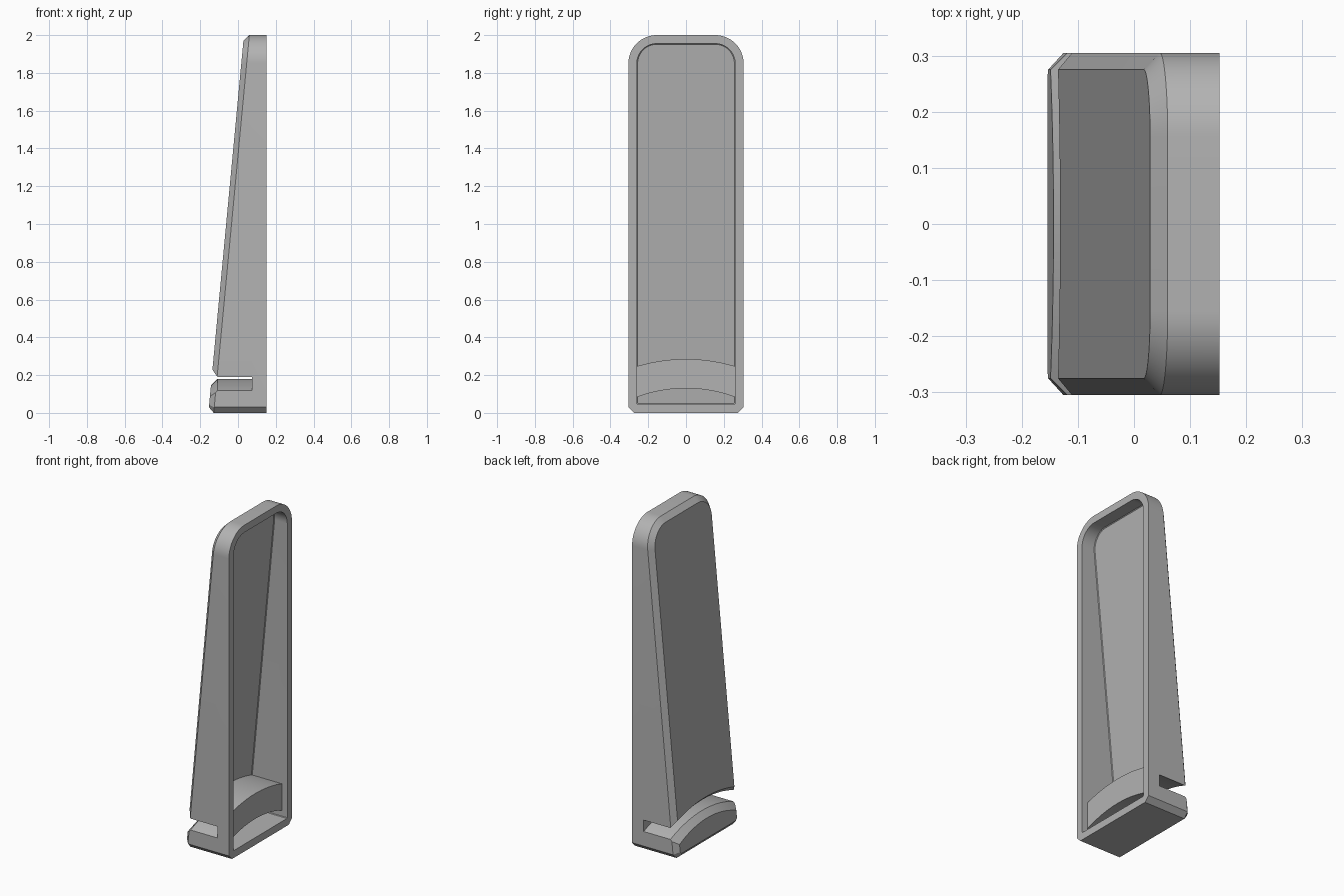
import bpy, bmesh, math

cube = bpy.data.objects.get("Cube")
if cube:
    bpy.data.objects.remove(cube, do_unlink=True)

HALF_W, HEIGHT, BACK = 0.305, 2.0, 0.152
WALL, BEVEL, TOP_R, FOOT = 0.045, 0.03, 0.15, 0.03
ARC_Z = -0.62                      # centre height of the slot's arcs

grey = bpy.data.materials.new("plain grey")
grey.use_nodes = True
grey.diffuse_color = (0.45, 0.45, 0.45, 1)
grey.node_tree.nodes["Principled BSDF"].inputs["Base Color"].default_value = (0.45, 0.45, 0.45, 1)


def loft(name, rings):
    """Closed solid through matching rings of points."""
    bm = bmesh.new()
    loops = [[bm.verts.new(p) for p in ring] for ring in rings]
    n = len(loops[0])
    for a, b in zip(loops, loops[1:]):
        for i in range(n):
            j = (i + 1) % n
            bm.faces.new((a[i], a[j], b[j], b[i]))
    bm.faces.new(loops[0])
    bm.faces.new(loops[-1])
    bmesh.ops.recalc_face_normals(bm, faces=bm.faces)
    mesh = bpy.data.meshes.new(name)
    bm.to_mesh(mesh)
    bm.free()
    obj = bpy.data.objects.new(name, mesh)
    bpy.context.collection.objects.link(obj)
    mesh.materials.append(grey)
    return obj


def outline(inset):
    """Upright (y, z) outline: round top corners, clipped bottom corners."""
    w, r = HALF_W - inset, TOP_R - inset
    c = max(FOOT - 0.586 * inset, 0.003)
    half = [(w - c, inset), (w, inset + c)]
    for i in range(17):
        a = math.pi / 2 * i / 16
        half.append((w - r + r * math.cos(a), HEIGHT - inset - r + r * math.sin(a)))
    return half + [(-y, z) for y, z in reversed(half)]


def slope(z):
    return -0.157 + 0.0943 * z


def wedge(name, inset, bevel, back):
    """Wedge with a straight back and a bevelled leaning face."""
    wide, narrow = outline(inset), outline(inset + bevel)
    return loft(name, [
        [(back, y, z) for y, z in wide],
        [(slope(z) + inset + bevel * 0.95, y, z) for y, z in wide],
        [(slope(z) + inset, y, z) for y, z in narrow]])


def arched_bar(name, section):
    """Section of (x, radius) points swept across y along an arc."""
    ys = [-0.4 + 0.8 * i / 40 for i in range(41)]
    return loft(name, [[(x, y, ARC_Z + math.sqrt(r * r - y * y)) for x, r in section]
                       for y in ys])


def carve(target, cutter):
    """Subtract the cutter, bake the result and drop the cutter."""
    mod = target.modifiers.new("cut", 'BOOLEAN')
    mod.operation, mod.solver, mod.object = 'DIFFERENCE', 'EXACT', cutter
    bpy.context.view_layer.update()
    graph = bpy.context.evaluated_depsgraph_get()
    mesh = bpy.data.meshes.new_from_object(target.evaluated_get(graph))
    target.modifiers.clear()
    target.data = mesh
    bpy.data.objects.remove(cutter, do_unlink=True)


# Hollow interior, leaving a walled pocket around the slot
cavity = wedge("cavity", WALL, 0.004, BACK + 0.05)
carve(cavity, arched_bar("slot_housing", [(-0.4, 0.75), (0.115, 0.75), (0.115, 0.905), (-0.4, 0.905)]))

# Outer body, hollowed and then slotted with a flared mouth
body = wedge("wedge_shell", 0, BEVEL, BACK)
carve(body, cavity)
floor, ceiling, mouth, flare = 0.80, 0.865, -0.108, 0.142
carve(body, arched_bar("slot", [
    (mouth - flare, floor - flare), (mouth, floor), (0.073, floor),
    (0.073, ceiling), (mouth, ceiling), (mouth - flare, ceiling + flare)]))

# Smooth the rounded areas, keep edges crisp
bpy.ops.object.select_all(action='DESELECT')
body.select_set(True)
bpy.context.view_layer.objects.active = body
bpy.ops.object.shade_smooth_by_angle(angle=math.radians(25))
